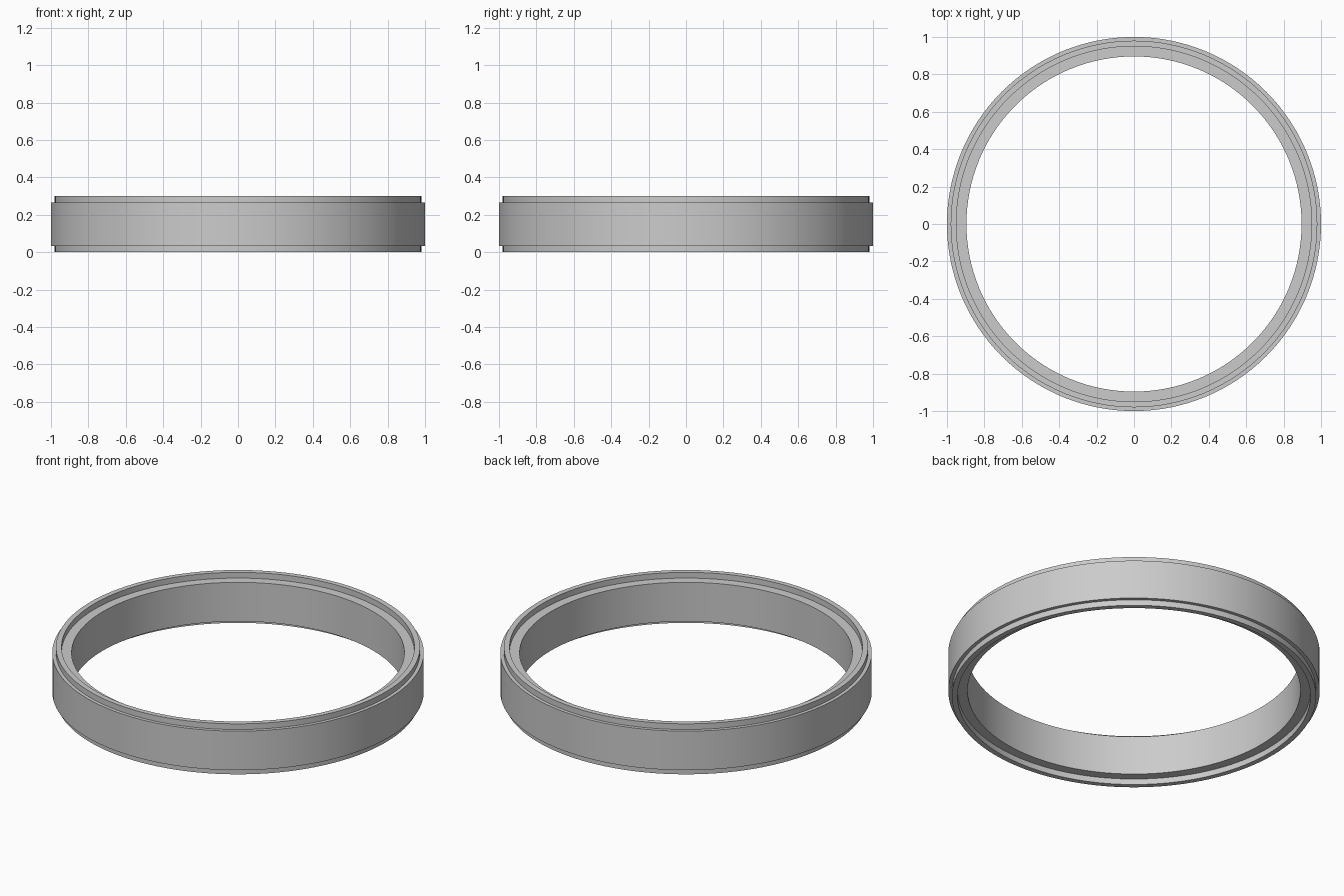
import bpy
import bmesh
from math import radians, tau
from mathutils import Matrix

cube = bpy.data.objects.get("Cube")
if cube:
    bpy.data.objects.remove(cube, do_unlink=True)

# Dimensions
SEGMENTS = 128
HEIGHT = 0.3
STEP = 0.034
OUTER, RIM_OUTER, RIM_INNER, BORE = 1.0, 0.98, 0.95, 0.896

# Plain grey finish
grey = bpy.data.materials.new("light grey")
grey.use_nodes = True
colour = (0.6, 0.6, 0.6, 1.0)
grey.diffuse_color = colour
grey.node_tree.nodes["Principled BSDF"].inputs["Base Color"].default_value = colour

# Half of the stepped cross-section, mirrored for the top half
lower = [(BORE, STEP), (RIM_INNER, STEP), (RIM_INNER, 0), (RIM_OUTER, 0),
         (RIM_OUTER, STEP), (OUTER, STEP)]
profile = lower + [(r, HEIGHT - z) for r, z in reversed(lower)]

# Revolve the closed section into a ring
bm = bmesh.new()
loops = []
for i in range(SEGMENTS):
    turn = Matrix.Rotation(tau * i / SEGMENTS, 3, "Z")
    loops.append([bm.verts.new(turn @ bm_co) for bm_co in
                  (Matrix.Translation((r, 0, z)).translation for r, z in profile)])
for i, loop in enumerate(loops):
    following = loops[(i + 1) % SEGMENTS]
    for j in range(len(profile)):
        k = (j + 1) % len(profile)
        bm.faces.new((loop[j], following[j], following[k], loop[k]))
bmesh.ops.recalc_face_normals(bm, faces=bm.faces)

mesh = bpy.data.meshes.new("stepped_ring")
bm.to_mesh(mesh)
bm.free()
mesh.materials.append(grey)
ring = bpy.data.objects.new("stepped_ring", mesh)
bpy.context.collection.objects.link(ring)

# Smooth around the ring, sharp at the steps
bpy.ops.object.select_all(action="DESELECT")
ring.select_set(True)
bpy.context.view_layer.objects.active = ring
bpy.ops.object.shade_smooth_by_angle(angle=radians(30))
